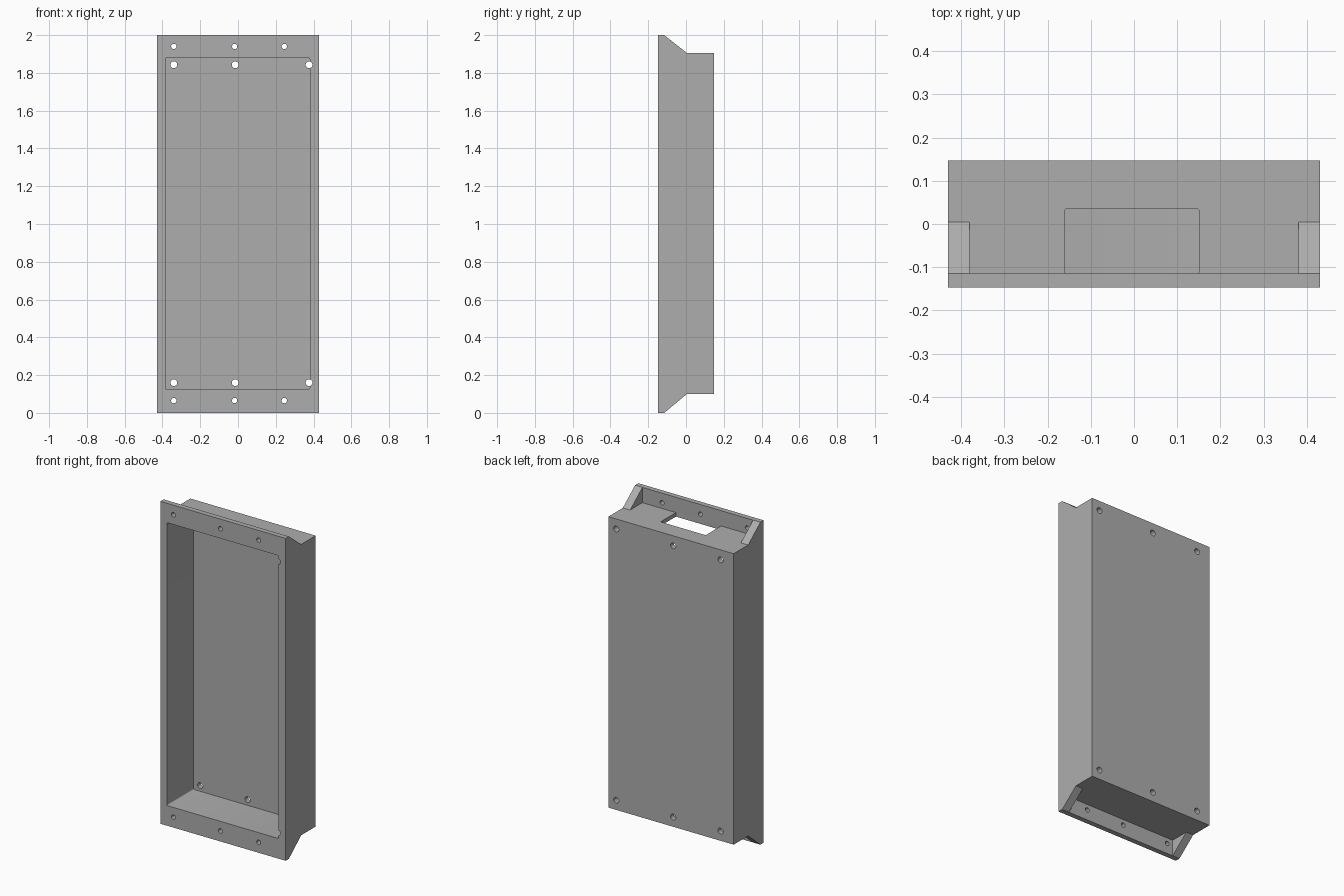
import bpy, bmesh
from mathutils import Matrix, Vector

old = bpy.data.objects.get("Cube")
if old:
    bpy.data.objects.remove(old, do_unlink=True)

HALF_W, FRONT, BACK, FLANGE = 0.43, -0.147, 0.147, -0.115
LOW, HIGH = 0.1, 1.905

grey = bpy.data.materials.new("plain grey")
grey.use_nodes = True
colour = (0.42, 0.42, 0.42, 1)
grey.diffuse_color = colour
grey.node_tree.nodes["Principled BSDF"].inputs["Base Color"].default_value = colour


def make_object(name, bm):
    bmesh.ops.recalc_face_normals(bm, faces=bm.faces)
    mesh = bpy.data.meshes.new(name)
    bm.to_mesh(mesh)
    bm.free()
    mesh.materials.append(grey)
    obj = bpy.data.objects.new(name, mesh)
    bpy.context.collection.objects.link(obj)
    return obj


def box(name, lo, hi, round_axis=None, radius=0.006):
    """Box between two corners, with the edges along one axis rounded."""
    bm = bmesh.new()
    lo, hi = Vector(lo), Vector(hi)
    size = hi - lo
    bmesh.ops.create_cube(bm, size=1, matrix=Matrix.Translation((lo + hi) / 2) @ Matrix.Diagonal((*size, 1)))
    if round_axis is not None:
        edges = [e for e in bm.edges
                 if abs((e.verts[0].co - e.verts[1].co)[round_axis]) > 0.001]
        bmesh.ops.bevel(bm, geom=edges, offset=radius, segments=3, profile=0.5, affect='EDGES')
    return make_object(name, bm)


def drill(name, x, z, radius):
    """Round cutter running from front to back."""
    bm = bmesh.new()
    bmesh.ops.create_cone(bm, cap_ends=True, segments=32, radius1=radius, radius2=radius, depth=0.6,
                          matrix=Matrix.Translation((x, 0, z)) @ Matrix.Rotation(1.5707963, 4, 'X'))
    return make_object(name, bm)


# Housing: side profile with sloped ends, extruded across the width
profile = [(FRONT, 0), (FLANGE, 0), (0.005, LOW), (BACK, LOW),
           (BACK, HIGH), (0.005, HIGH), (FLANGE, 2), (FRONT, 2)]
bm = bmesh.new()
side = bm.faces.new([bm.verts.new((-HALF_W, y, z)) for y, z in profile])
extruded = bmesh.ops.extrude_face_region(bm, geom=[side])
bmesh.ops.translate(bm, vec=(2 * HALF_W, 0, 0),
                    verts=[v for v in extruded["geom"] if isinstance(v, bmesh.types.BMVert)])
housing = make_object("housing", bm)

# End recesses leave the flanges and corner gussets; then cavity and cable slot
cutters = [
    box("top_recess_cutter", (-0.38, FLANGE, HIGH), (0.38, 0.3, 2.2)),
    box("bottom_recess_cutter", (-0.38, FLANGE, -0.2), (0.38, 0.3, LOW)),
    box("cavity_cutter", (-0.385, -0.3, 0.125), (0.38, 0.115, 1.88), round_axis=1),
    box("slot_cutter", (-0.16, FLANGE, 1.8), (0.15, 0.035, 1.95), round_axis=2, radius=0.004),
]

# Screw holes in the flanges and through the back panel
for z in (0.065, 1.94):
    cutters += [drill("flange_hole_cutter", x, z, 0.014) for x in (-0.34, -0.018, 0.245)]
for z in (0.16, 1.843):
    cutters += [drill("back_hole_cutter", x, z, 0.018) for x in (-0.34, -0.015, 0.376)]

bpy.context.view_layer.objects.active = housing
for cutter in cutters:
    cut = housing.modifiers.new("cut", 'BOOLEAN')
    cut.operation, cut.solver, cut.object = 'DIFFERENCE', 'EXACT', cutter
    bpy.ops.object.modifier_apply(modifier=cut.name)
    bpy.data.objects.remove(cutter, do_unlink=True)

# Smooth the hole walls and keep flat panels crisp
bpy.ops.object.select_all(action='DESELECT')
housing.select_set(True)
bpy.ops.object.shade_smooth_by_angle(angle=0.55)
